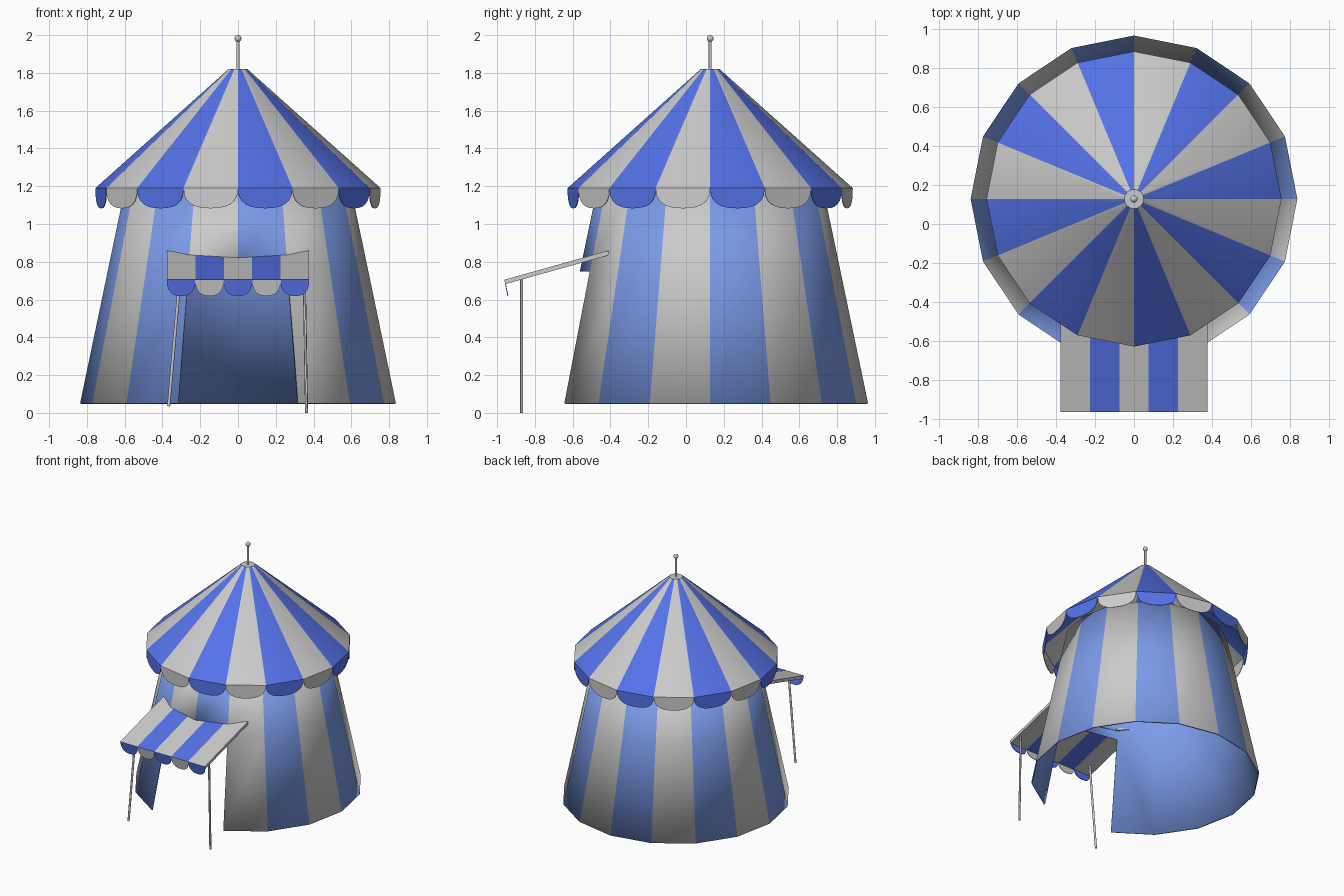
import bpy
from math import sin, cos, pi
from mathutils import Vector

if "Cube" in bpy.data.objects:
    bpy.data.objects.remove(bpy.data.objects["Cube"])

N = 16          # tent sides
CY = 0.128      # tent centre in y


def material(name, rgb):
    m = bpy.data.materials.new(name)
    m.diffuse_color = (*rgb, 1)
    m.use_nodes = True
    m.node_tree.nodes["Principled BSDF"].inputs["Base Color"].default_value = m.diffuse_color
    return m


GREY = material("plain_cloth", (0.8, 0.8, 0.8))
ROOF_BLUE = material("roof_blue", (0.09, 0.17, 0.82))
WALL_BLUE = material("wall_blue", (0.20, 0.33, 0.82))


def build(name, faces, blue, thickness=0, offset=-1, lining=0, smooth=False):
    """faces: list of (points, is_blue); shared points are merged."""
    index, verts, polys = {}, [], []
    for pts, _ in faces:
        poly = []
        for p in pts:
            key = tuple(round(c, 5) for c in p)
            if key not in index:
                index[key] = len(verts)
                verts.append(p)
            poly.append(index[key])
        polys.append(poly)
    me = bpy.data.meshes.new(name)
    me.from_pydata(verts, [], polys)
    me.materials.append(GREY)
    me.materials.append(blue)
    for p, (_, is_blue) in zip(me.polygons, faces):
        p.material_index = int(is_blue)
    ob = bpy.data.objects.new(name, me)
    bpy.context.collection.objects.link(ob)
    if thickness:
        s = ob.modifiers.new("thickness", "SOLIDIFY")
        s.thickness = thickness
        s.offset = offset
        s.material_offset = lining
        s.material_offset_rim = lining
    if smooth:
        bpy.ops.object.select_all(action="DESELECT")
        ob.select_set(True)
        bpy.context.view_layer.objects.active = ob
        bpy.ops.object.shade_smooth_by_angle(angle=pi / 6)
    return ob


def ring(k, r, z):
    a = 2 * pi * k / N
    return Vector((r * cos(a), CY + r * sin(a), z))


def quad(k, r0, z0, r1, z1):
    return [ring(k, r0, z0), ring((k + 1) % N, r0, z0),
            ring((k + 1) % N, r1, z1), ring(k, r1, z1)]


def scallop(a, b, drop, depth, steps=12, power=2.5):
    """Rounded flap hanging from the edge a-b."""
    pts = [a]
    for i in range(1, steps):
        c = -cos(pi * i / steps)
        d = (1 - abs(c) ** power) ** (1 / power)
        pts.append(a.lerp(b, (c + 1) / 2) + drop * depth * d)
    return pts + [b]


def rod(name, a, b, radius):
    a, b = Vector(a), Vector(b)
    bpy.ops.mesh.primitive_cylinder_add(vertices=12, radius=radius,
                                        depth=(b - a).length, location=(a + b) / 2)
    ob = bpy.context.object
    ob.name = name
    ob.rotation_euler = (b - a).to_track_quat("Z", "Y").to_euler()
    bpy.ops.object.shade_smooth_by_angle(angle=pi / 6)


# Striped wall with blue lining; two front panels are open below the door head
wall = []
for k in range(N):
    if k not in (11, 12):
        wall.append((quad(k, 0.836, 0.05, 0.690, 0.75), k % 2 == 0))
    wall.append((quad(k, 0.690, 0.75, 0.598, 1.19), k % 2 == 0))
build("tent_wall", wall, WALL_BLUE, 0.01, lining=1, smooth=True)

# Roof cone with flat cap
roof = [(quad(k, 0.755, 1.19, 0.05, 1.82), k % 2 == 0) for k in range(N)]
roof.append(([ring(k, 0.05, 1.82) for k in range(N)], False))
build("roof", roof, ROOF_BLUE, smooth=True)

# Scalloped roof trim
trim = [(scallop(ring(k, 0.755, 1.19), ring((k + 1) % N, 0.755, 1.19),
                 Vector((0, 0, -1)), 0.107), k % 2 == 0) for k in range(N)]
build("roof_trim", trim, ROOF_BLUE, 0.004)

# Mast and ball
rod("mast", (0, CY, 1.80), (0, CY, 1.98), 0.008)
bpy.ops.mesh.primitive_uv_sphere_add(segments=16, ring_count=10, radius=0.018,
                                     location=(0, CY, 1.982))
bpy.context.object.name = "mast_ball"
bpy.ops.object.shade_smooth_by_angle(angle=pi / 3)

# Door awning: back edge follows the wall
FRONT = -0.962


def slope(x, y):
    return Vector((x, y, 0.705 + (y - FRONT) * 0.28))


xs = [-0.377 + 0.1508 * i for i in range(6)]
back = [-0.41, -0.50, -0.53, -0.53, -0.50, -0.41]
awning, flaps = [], []
for i in range(5):
    awning.append(([slope(xs[i], FRONT), slope(xs[i + 1], FRONT),
                    slope(xs[i + 1], back[i + 1]), slope(xs[i], back[i])], i % 2 == 1))
    flaps.append((scallop(slope(xs[i], FRONT), slope(xs[i + 1], FRONT),
                          Vector((0, 0.2, -1)), 0.086), i % 2 == 0))
build("awning", awning, ROOF_BLUE, 0.024)
build("awning_trim", flaps, ROOF_BLUE, 0.004)

# Awning poles
rod("left_awning_pole", (-0.367, -0.87, 0.035), (-0.308, -0.87, 0.712), 0.008)
rod("right_awning_pole", (0.363, -0.87, 0.0), (0.351, -0.87, 0.712), 0.008)
